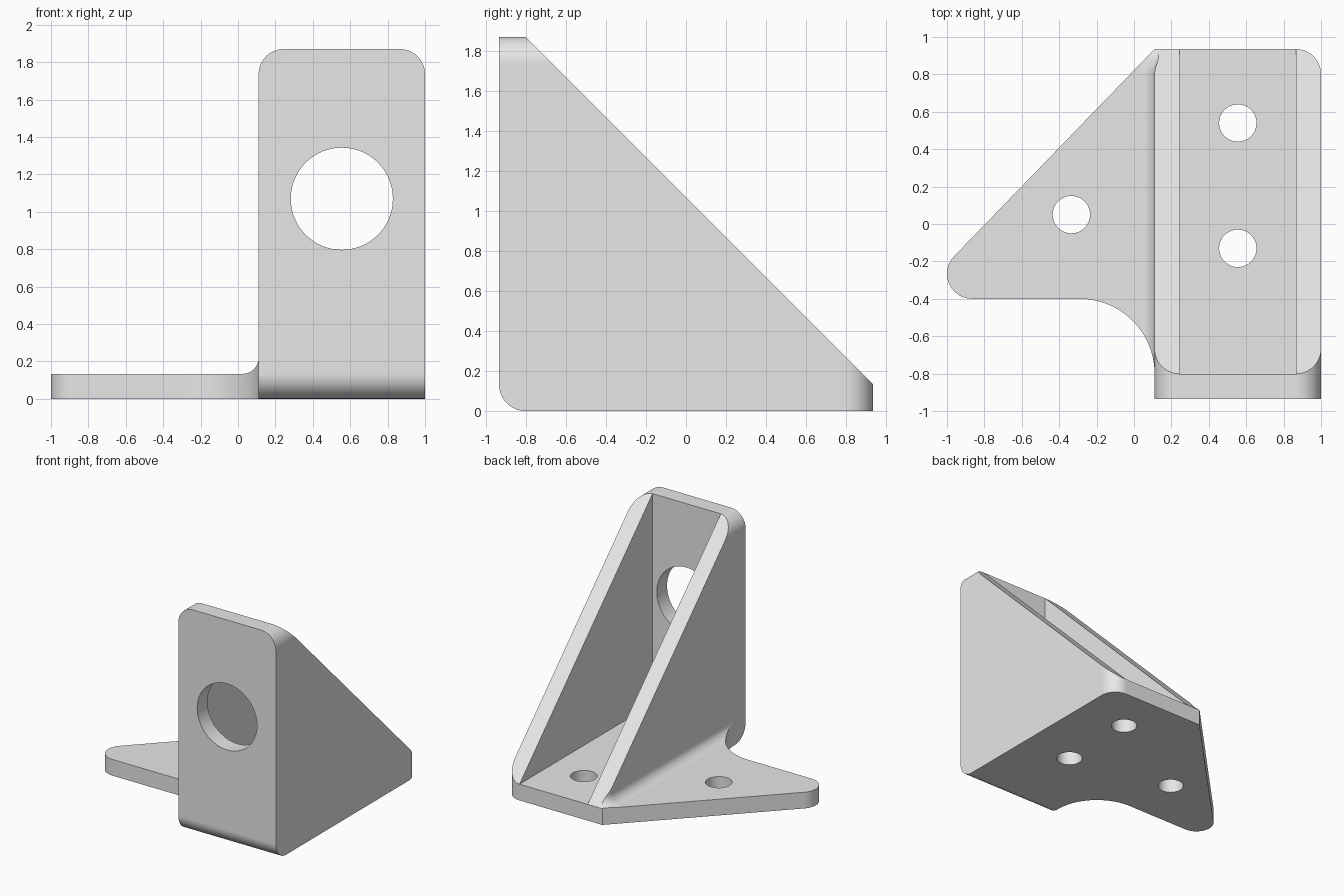
import bpy, bmesh
from math import sin, cos, radians

cube = bpy.data.objects.get("Cube")
if cube:
    bpy.data.objects.remove(cube, do_unlink=True)

H = 1.87           # overall height
D = H / 2          # half depth
L = 0.11           # left side of the upright part
T = 0.134          # plate thickness
R = 0.134          # corner radius
F = 0.085          # fillet between gusset and base
MID = (1 + L) / 2  # centre line of the upright part
STEPS = 14


def arc(cx, cy, r, a0, a1, n=STEPS):
    angles = [radians(a0 + (a1 - a0) * i / n) for i in range(n + 1)]
    return [(cx + r * cos(a), cy + r * sin(a)) for a in angles]


def loft(name, layers):
    """Closed solid through matching rings of 3D points."""
    bm = bmesh.new()
    rings = [[bm.verts.new(p) for p in layer] for layer in layers]
    n = len(rings[0])
    for a, b in zip(rings, rings[1:]):
        for i in range(n):
            j = (i + 1) % n
            bm.faces.new((a[i], a[j], b[j], b[i]))
    bm.faces.new(rings[0])
    bm.faces.new(rings[-1])
    bmesh.ops.recalc_face_normals(bm, faces=bm.faces)
    mesh = bpy.data.meshes.new(name)
    bm.to_mesh(mesh)
    bm.free()
    obj = bpy.data.objects.new(name, mesh)
    bpy.context.collection.objects.link(obj)
    return obj


def prism(name, outline, axis, lo, hi):
    place = {"x": lambda p, h: (h, p[0], p[1]),
             "y": lambda p, h: (p[0], h, p[1]),
             "z": lambda p, h: (p[0], p[1], h)}[axis]
    return loft(name, [[place(p, h) for p in outline] for h in (lo, hi)])


def combine(target, tool, operation):
    bpy.context.view_layer.objects.active = target
    mod = target.modifiers.new("shape", "BOOLEAN")
    mod.operation, mod.solver, mod.object = operation, "EXACT", tool
    bpy.ops.object.modifier_apply(modifier=mod.name)
    bpy.data.objects.remove(tool, do_unlink=True)


# Side profile: upright front, rounded lower edge, sloping back
side = arc(R - D, R, R, 180, 270) + [(1.0, 0), (1.0, D + T - 1), (T - D, H), (-D, H)]
bracket = prism("angle_bracket", side, "x", -1.2, 1.2)

# Front profile: rounded upright, fillet, thin base wing
front = ([(-1.2, -0.1), (1, -0.1)] + arc(1 - R, H - R, R, 0, 90)
         + arc(L + R, H - R, R, 90, 180) + arc(L - F, T + F, F, 0, -90) + [(-1.2, T)])
combine(bracket, prism("front_outline", front, "y", -1.2, 1.2), "INTERSECT")

# Plan outline: triangular wing with a scooped front corner
plan = ([(L, -1.1), (1, -1.1)] + arc(1 - R, D - R, R, 0, 90) + [(L, D)]
        + arc(R - 1, R - 0.4, R, 135, 270) + arc(L - 0.4, -0.8, 0.4, 90, 0, 28))
combine(bracket, prism("plan_outline", plan, "z", -0.2, 2.2), "INTERSECT")

# Pocket between the two gussets
pocket = [(L + T, T - D), (1 - T, T - D), (1 - T, 1.2), (L + T, 1.2)]
combine(bracket, prism("pocket", pocket, "z", T, 2.2), "DIFFERENCE")

# Rounded rear end of the left gusset, flaring into the base
layers = [(0.5, 0)] + [(T + y, F - x) for x, y in arc(0, F, F, 0, -90)]
flare = []
for z, out in layers:
    ring = arc(L + T, D - R, R + out, 90, 180) + [(-0.3, D - R), (-0.3, 1.1), (L + T, 1.1)]
    flare.append([(x, y, z) for x, y in ring])
combine(bracket, loft("gusset_end", flare), "DIFFERENCE")

# Large front hole and three base holes
combine(bracket, prism("front_hole", arc(MID, 1.07, 0.273, 0, 360, 64)[:-1], "y", -1.1, -0.6),
        "DIFFERENCE")
for x, y in ((MID, 0.54), (MID, -0.13), (-0.335, 0.05)):
    combine(bracket, prism("base_hole", arc(x, y, 0.1, 0, 360, 40)[:-1], "z", -0.1, 0.3),
            "DIFFERENCE")

# Grey finish
grey = bpy.data.materials.new("plain_grey")
grey.use_nodes = True
colour = (0.8, 0.8, 0.8, 1)
grey.diffuse_color = colour
grey.node_tree.nodes["Principled BSDF"].inputs["Base Color"].default_value = colour
bracket.data.materials.clear()
bracket.data.materials.append(grey)

# Smooth rounds, crisp flats
bpy.ops.object.select_all(action="DESELECT")
bracket.select_set(True)
bpy.context.view_layer.objects.active = bracket
bpy.ops.object.shade_smooth_by_angle(angle=radians(30))
weighted = bracket.modifiers.new("flat_faces", "WEIGHTED_NORMAL")
weighted.keep_sharp = True
